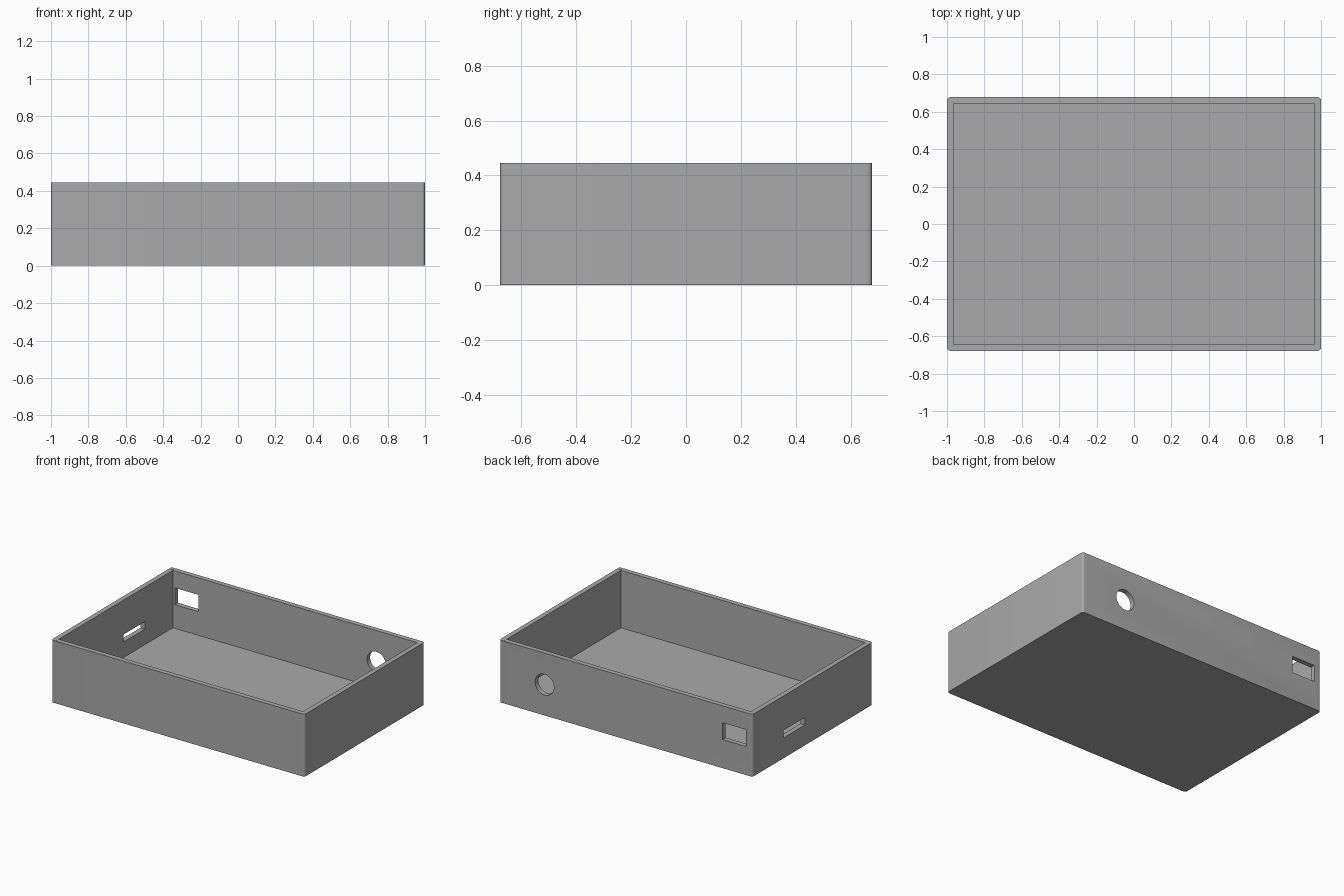
import bpy, bmesh
from math import radians

if "Cube" in bpy.data.objects:
    bpy.data.objects.remove(bpy.data.objects["Cube"])

HX, HY, H = 1.0, 0.678, 0.445   # half width, half depth, height
T = 0.035                       # wall and floor thickness
R = T / 2                       # corner post radius

grey = bpy.data.materials.new("plain_grey")
grey.diffuse_color = (0.4, 0.4, 0.4, 1)
grey.use_nodes = True
grey.node_tree.nodes["Principled BSDF"].inputs["Base Color"].default_value = grey.diffuse_color


def box(name, lo, hi):
    bpy.ops.mesh.primitive_cube_add(size=1, location=[(a + b) / 2 for a, b in zip(lo, hi)])
    ob = bpy.context.object
    ob.name = name
    ob.scale = [b - a for a, b in zip(lo, hi)]
    bpy.ops.object.transform_apply(location=True, rotation=True, scale=True)
    return ob


def cylinder(name, r, depth, loc, rot=(0, 0, 0), sides=32):
    bpy.ops.mesh.primitive_cylinder_add(vertices=sides, radius=r, depth=depth, location=loc, rotation=rot)
    ob = bpy.context.object
    ob.name = name
    return ob


# Tray body with rounded vertical corners
tray = box("tray", (-HX, -HY, 0), (HX, HY, H))
bm = bmesh.new()
bm.from_mesh(tray.data)
upright = [e for e in bm.edges if abs(e.verts[0].co.z - e.verts[1].co.z) > 0.1]
bmesh.ops.bevel(bm, geom=upright, offset=R, segments=6, profile=0.5, affect='EDGES')
bm.to_mesh(tray.data)
bm.free()
tray.data.materials.append(grey)

# Cavity and wall openings
cutters = [
    box("cavity_cutter", (-HX + T, -HY + T, T), (HX - T, HY - T, H + 0.2)),
    box("back_window_cutter", (-0.947, HY - 0.1, 0.204), (-0.763, HY + 0.1, 0.324)),
    box("left_slot_cutter", (-HX - 0.1, 0.088, 0.146), (-HX + 0.1, 0.327, 0.199)),
    cylinder("back_round_cutter", 0.074, 0.2, (0.643, HY, 0.22), (radians(90), 0, 0), 48),
]
for c in cutters:
    m = tray.modifiers.new(c.name, 'BOOLEAN')
    m.operation, m.solver, m.object = 'DIFFERENCE', 'EXACT', c
bpy.context.view_layer.objects.active = tray
for m in list(tray.modifiers):
    bpy.ops.object.modifier_apply(modifier=m.name)
for c in cutters:
    bpy.data.objects.remove(c, do_unlink=True)

# Slim round posts in the four corners
posts = []
for sx in (-1, 1):
    for sy in (-1, 1):
        p = cylinder("corner_post", R - 0.0005, H, (sx * (HX - R), sy * (HY - R), H / 2 + 0.0005), sides=24)
        p.data.materials.append(grey)
        posts.append(p)

# Smooth the curved faces, keep edges sharp
for ob in [tray] + posts:
    bpy.ops.object.select_all(action='DESELECT')
    ob.select_set(True)
    bpy.context.view_layer.objects.active = ob
    bpy.ops.object.shade_smooth_by_angle(angle=radians(30))
